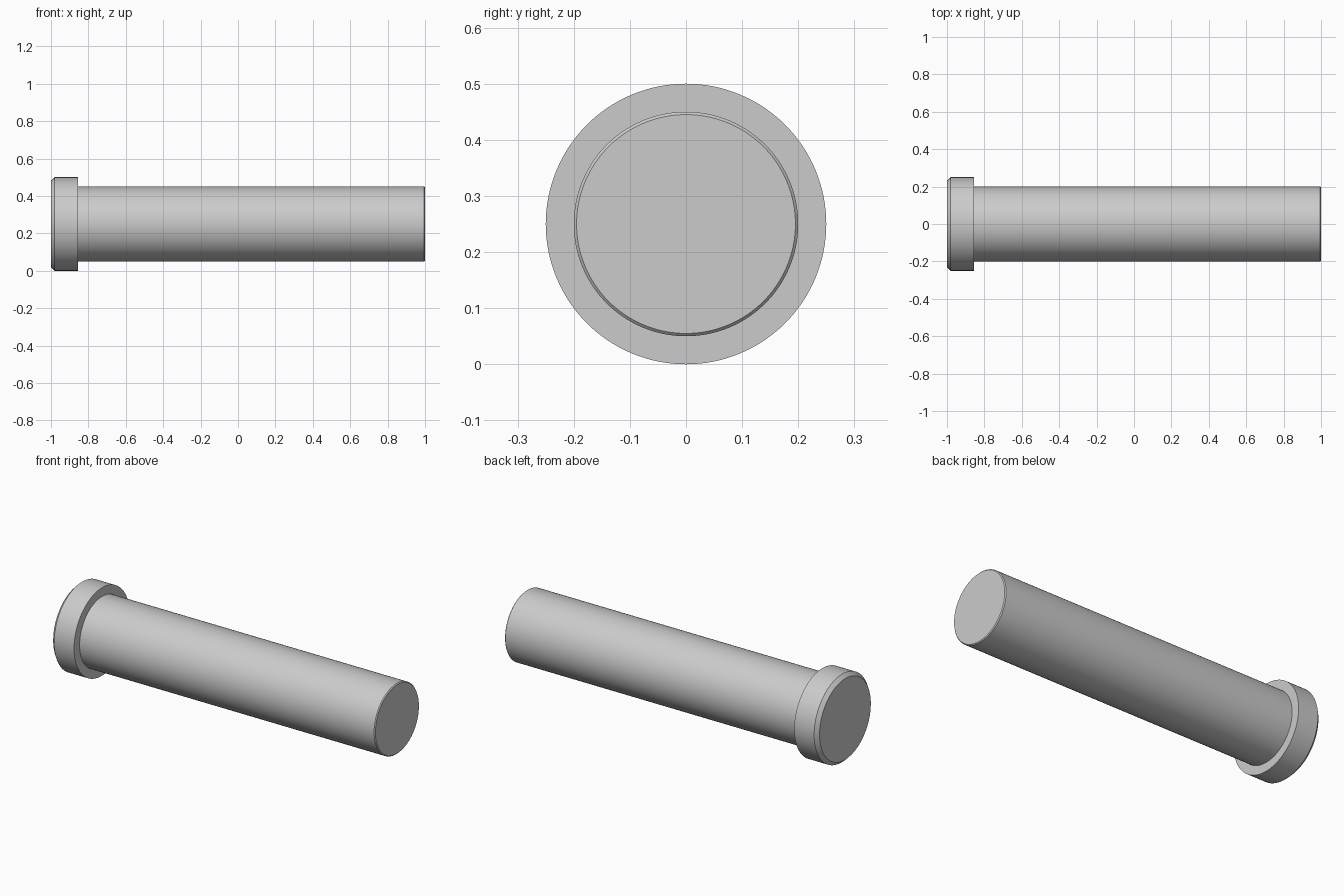
import bpy, bmesh
from math import cos, sin, tau, radians

if "Cube" in bpy.data.objects:
    bpy.data.objects.remove(bpy.data.objects["Cube"])

SEGMENTS = 128
AXIS_Z = 0.25


def lathe_x(name, profile):
    """Revolve (x, radius) points around the horizontal pin axis and cap both ends."""
    bm = bmesh.new()
    rings = [[bm.verts.new((x, r * cos(tau * i / SEGMENTS), AXIS_Z + r * sin(tau * i / SEGMENTS)))
              for i in range(SEGMENTS)] for x, r in profile]
    for a, b in zip(rings, rings[1:]):
        for i in range(SEGMENTS):
            j = (i + 1) % SEGMENTS
            bm.faces.new((a[i], a[j], b[j], b[i]))
    bm.faces.new(rings[0])
    bm.faces.new(rings[-1])
    bmesh.ops.recalc_face_normals(bm, faces=bm.faces[:])
    mesh = bpy.data.meshes.new(name)
    bm.to_mesh(mesh)
    bm.free()
    obj = bpy.data.objects.new(name, mesh)
    bpy.context.collection.objects.link(obj)
    bpy.ops.object.select_all(action='DESELECT')
    obj.select_set(True)
    bpy.context.view_layer.objects.active = obj
    bpy.ops.object.shade_smooth_by_angle(angle=radians(25))
    return obj


# Headed pin: chamfered head, square shoulder, long shank with a small end chamfer
lathe_x("headed_pin", [
    (-1.0, 0.23), (-0.98, 0.25), (-0.855, 0.25),
    (-0.855, 0.20), (0.995, 0.20), (1.0, 0.195),
])
